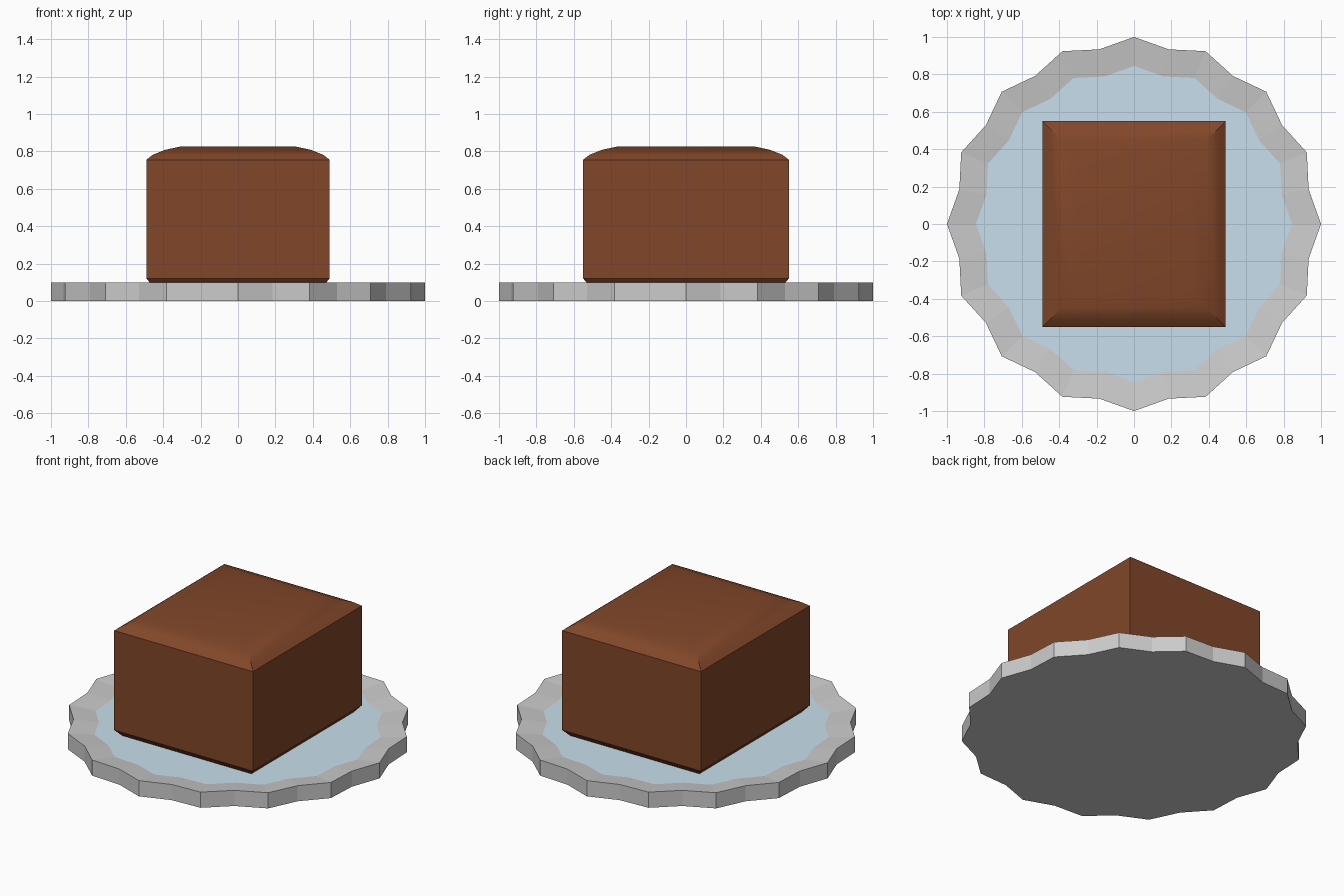
import bpy, bmesh
from math import cos, sin, pi

if "Cube" in bpy.data.objects:
    bpy.data.objects.remove(bpy.data.objects["Cube"])

def material(name, color):
    m = bpy.data.materials.new(name)
    m.diffuse_color = (*color, 1)
    m.use_nodes = True
    m.node_tree.nodes["Principled BSDF"].inputs["Base Color"].default_value = m.diffuse_color
    return m

def loft(name, rings, mats, cap_mat=0):
    """Skin stacked rings of points and cap both ends."""
    bm = bmesh.new()
    loops = [[bm.verts.new(p) for p in ring] for ring in rings]
    n = len(loops[0])
    for a, b in zip(loops, loops[1:]):
        for i in range(n):
            j = (i + 1) % n
            bm.faces.new((a[i], a[j], b[j], b[i]))
    bm.faces.new(loops[0][::-1])
    bm.faces.new(loops[-1]).material_index = cap_mat
    me = bpy.data.meshes.new(name)
    bm.to_mesh(me)
    bm.free()
    for m in mats:
        me.materials.append(m)
    ob = bpy.data.objects.new(name, me)
    bpy.context.collection.objects.link(ob)
    return ob

grey = material("plate_grey", (0.8, 0.8, 0.8))
blue = material("plate_blue", (0.58, 0.74, 0.84))
brown = material("cake_brown", (0.22, 0.062, 0.022))

# Fluted plate: pointed rim, slightly dished blue centre
def flute(scale, z):
    return [(scale * (0.952 if i % 2 else 1) * cos(i * pi / 16),
             scale * (0.952 if i % 2 else 1) * sin(i * pi / 16), z)
            for i in range(32)]

loft("plate", [flute(1, 0), flute(1, 0.1), flute(0.845, 0.08)], [grey, blue], 1)

# Cake block: small chamfer below, softly domed top
def rect(inset, z):
    x, y = 0.49 - inset, 0.55 - inset
    return [(-x, -y, z), (x, -y, z), (x, y, z), (-x, y, z)]

profile = [(0.035, 0.08), (0, 0.12), (0, 0.755), (0.035, 0.782),
           (0.1, 0.808), (0.18, 0.825)]
cake = loft("cake", [rect(i, z) for i, z in profile], [brown])

bpy.context.view_layer.objects.active = cake
cake.select_set(True)
bpy.ops.object.shade_smooth_by_angle(angle=0.4)
